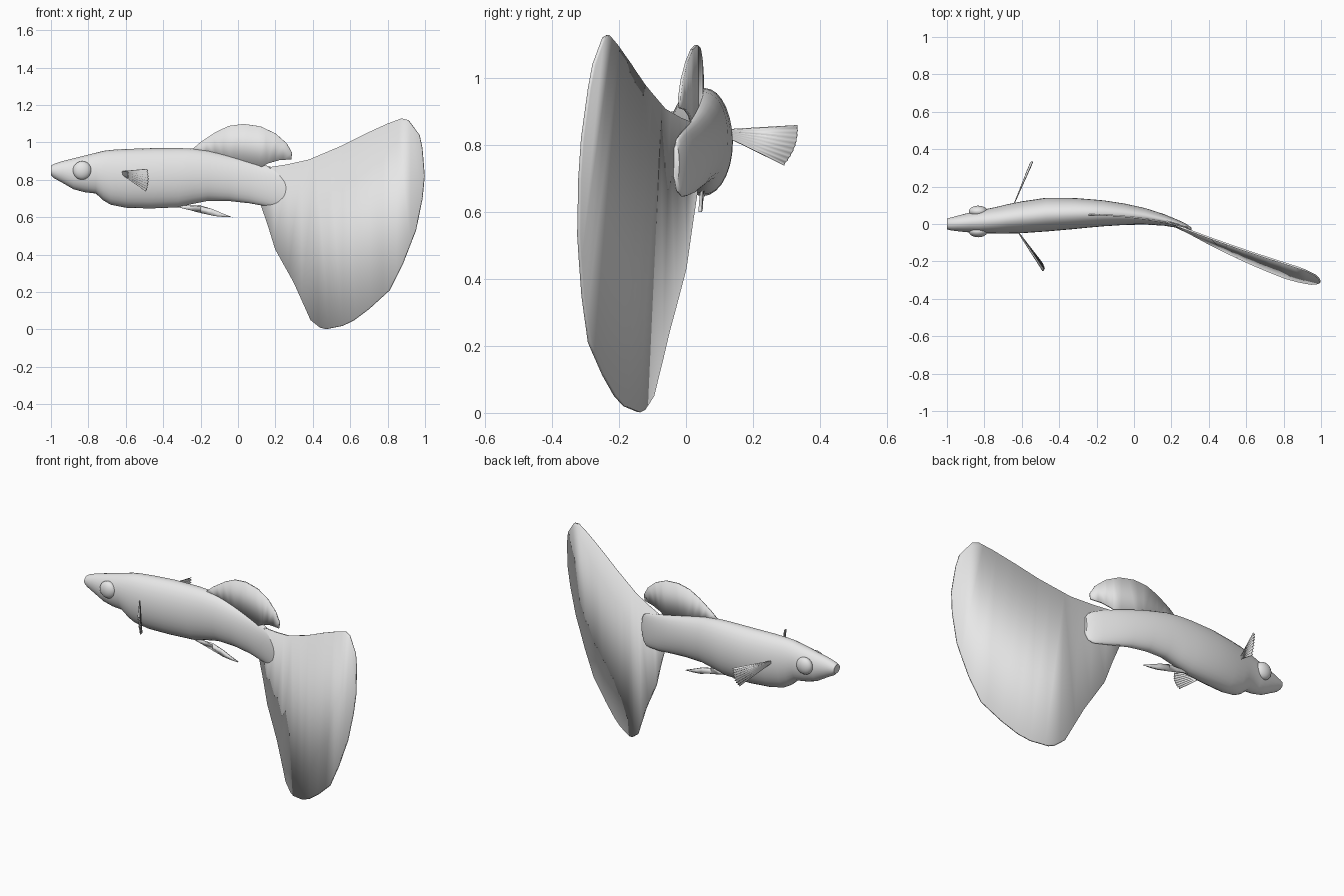
import bpy, bmesh, math
from mathutils import Vector

cube = bpy.data.objects.get("Cube")
if cube:
    bpy.data.objects.remove(cube, do_unlink=True)

grey = bpy.data.materials.new("plain_grey")
grey.use_nodes = True
grey.diffuse_color = (0.8, 0.8, 0.8, 1)
grey.node_tree.nodes["Principled BSDF"].inputs["Base Color"].default_value = (0.8, 0.8, 0.8, 1)


def finish(name, bm, thickness=0, angle=40):
    bmesh.ops.recalc_face_normals(bm, faces=bm.faces)
    mesh = bpy.data.meshes.new(name)
    bm.to_mesh(mesh)
    bm.free()
    mesh.materials.append(grey)
    ob = bpy.data.objects.new(name, mesh)
    bpy.context.collection.objects.link(ob)
    bpy.context.view_layer.objects.active = ob
    for other in bpy.context.selected_objects:
        other.select_set(False)
    ob.select_set(True)
    bpy.ops.object.shade_smooth_by_angle(angle=math.radians(angle))
    if thickness:
        mod = ob.modifiers.new("thickness", "SOLIDIFY")
        mod.thickness = thickness
        mod.offset = 0
    return ob


def loft(name, stations, sides=28):
    """Oval rings along x: (x, middle y, half width, bottom z, top z)."""
    bm = bmesh.new()
    rings = []
    for x, y, w, low, high in stations:
        ring = []
        for i in range(sides):
            a = math.tau * i / sides
            ring.append(bm.verts.new((x, y + w * math.cos(a),
                                      (low + high) / 2 + (high - low) / 2 * math.sin(a))))
        rings.append(ring)
    for a, b in zip(rings, rings[1:]):
        for i in range(sides):
            j = (i + 1) % sides
            bm.faces.new((a[i], a[j], b[j], b[i]))
    bm.faces.new(rings[0])
    bm.faces.new(rings[-1])
    return finish(name, bm)


def bent_fin(name, outline, bend, thickness, cuts=12):
    """Flat outline in x and z, sliced into strips and bent sideways."""
    bm = bmesh.new()
    bm.faces.new([bm.verts.new((x, 0, z)) for x, z in outline])
    xs = [p[0] for p in outline]
    for i in range(1, cuts):
        x = min(xs) + (max(xs) - min(xs)) * i / cuts
        bmesh.ops.bisect_plane(bm, geom=bm.verts[:] + bm.edges[:] + bm.faces[:],
                               plane_co=(x, 0, 0), plane_no=(1, 0, 0))
    bmesh.ops.triangulate(bm, faces=bm.faces)
    for v in bm.verts:
        v.co.y = bend(v.co.x, v.co.z)
    return finish(name, bm, thickness)


def fan_fin(name, root, top, bottom, rays=8):
    """Pleated fan from a narrow root to a scalloped tip."""
    root, top, bottom = Vector(root), Vector(top), Vector(bottom)
    fold = (top - root).cross(bottom - root).normalized() * 0.005
    bm = bmesh.new()
    inner, outer = [], []
    for i in range(rays * 2 + 1):
        t = i / (rays * 2)
        odd = i % 2
        tip = top.lerp(bottom, t)
        tip += (tip - root) * (0.06 * math.sin(math.pi * t) - 0.025 * odd)
        outer.append(bm.verts.new(tip + fold * (1 if odd else -1)))
        inner.append(bm.verts.new(root + (bottom - top) * (t - 0.5) * 0.12))
    for i in range(rays * 2):
        bm.faces.new((inner[i], inner[i + 1], outer[i + 1], outer[i]))
    return finish(name, bm, 0.004, 20)


# Curved body from snout to tail root
loft("body", [
    (-1.0, 0, .028, .825, .875), (-.985, 0, .033, .81, .885),
    (-.94, .003, .042, .785, .9), (-.88, .008, .053, .75, .915),
    (-.82, .012, .062, .734, .93), (-.76, .018, .068, .727, .945),
    (-.72, .022, .073, .69, .955), (-.68, .027, .078, .667, .96),
    (-.6, .036, .085, .651, .965), (-.47, .05, .09, .647, .969),
    (-.32, .056, .083, .653, .97), (-.24, .057, .076, .672, .967),
    (-.16, .057, .069, .688, .957), (-.05, .052, .057, .687, .931),
    (.06, .041, .044, .675, .902), (.16, .022, .031, .657, .874),
    (.23, .002, .022, .648, .853), (.27, -.012, .018, .645, .838),
    (.295, -.024, .014, .66, .822), (.308, -.03, .01, .69, .8)])

# Bulging eyes
for name, y in (("left_eye", .067), ("right_eye", -.04)):
    bm = bmesh.new()
    bmesh.ops.create_uvsphere(bm, u_segments=24, v_segments=14, radius=.05)
    for v in bm.verts:
        v.co = Vector((v.co.x - .833, v.co.y * .62 + y, v.co.z + .85))
    finish(name, bm)

# Large twisted tail fin
bent_fin("tail_fin", [
    (.14, .863), (.26, .882), (.38, .908), (.55, .98), (.68, 1.045), (.8, 1.1),
    (.875, 1.128), (.91, 1.12), (.97, 1.04), (.985, .97), (.997, .82), (.985, .7),
    (.95, .53), (.88, .35), (.81, .21), (.7, .11), (.62, .05), (.56, .02), (.47, .002),
    (.44, .01), (.39, .05), (.3, .25), (.2, .43), (.16, .56), (.125, .66)],
    lambda x, z: -.035 - .42 * (x - .28) + .085 * (z - .57) * (x - .1) / .7, .01)

# Rounded back fin
bent_fin("back_fin", [
    (-.26, .95), (-.2, 1.002), (-.12, 1.055), (-.05, 1.088), (.03, 1.099), (.12, 1.086),
    (.2, 1.048), (.26, .995), (.288, .945), (.285, .91), (.22, .905), (.16, .888),
    (.12, .865), (0, .88), (-.15, .93)],
    lambda x, z: .05 - .24 * (x + .25) ** 2, .008)

# Narrow belly fin
bent_fin("belly_fin", [
    (-.37, .665), (-.2, .66), (-.14, .645), (-.08, .62), (-.03, .6), (-.08, .602),
    (-.13, .607), (-.2, .626), (-.27, .641)],
    lambda x, z: .05 - .03 * (x + .3), .01, 6)

# Pleated side fins
fan_fin("left_side_fin", (-.64, .11, .838), (-.545, .335, .858), (-.562, .295, .74))
fan_fin("right_side_fin", (-.625, -.035, .838), (-.485, -.248, .858), (-.49, -.215, .74))
